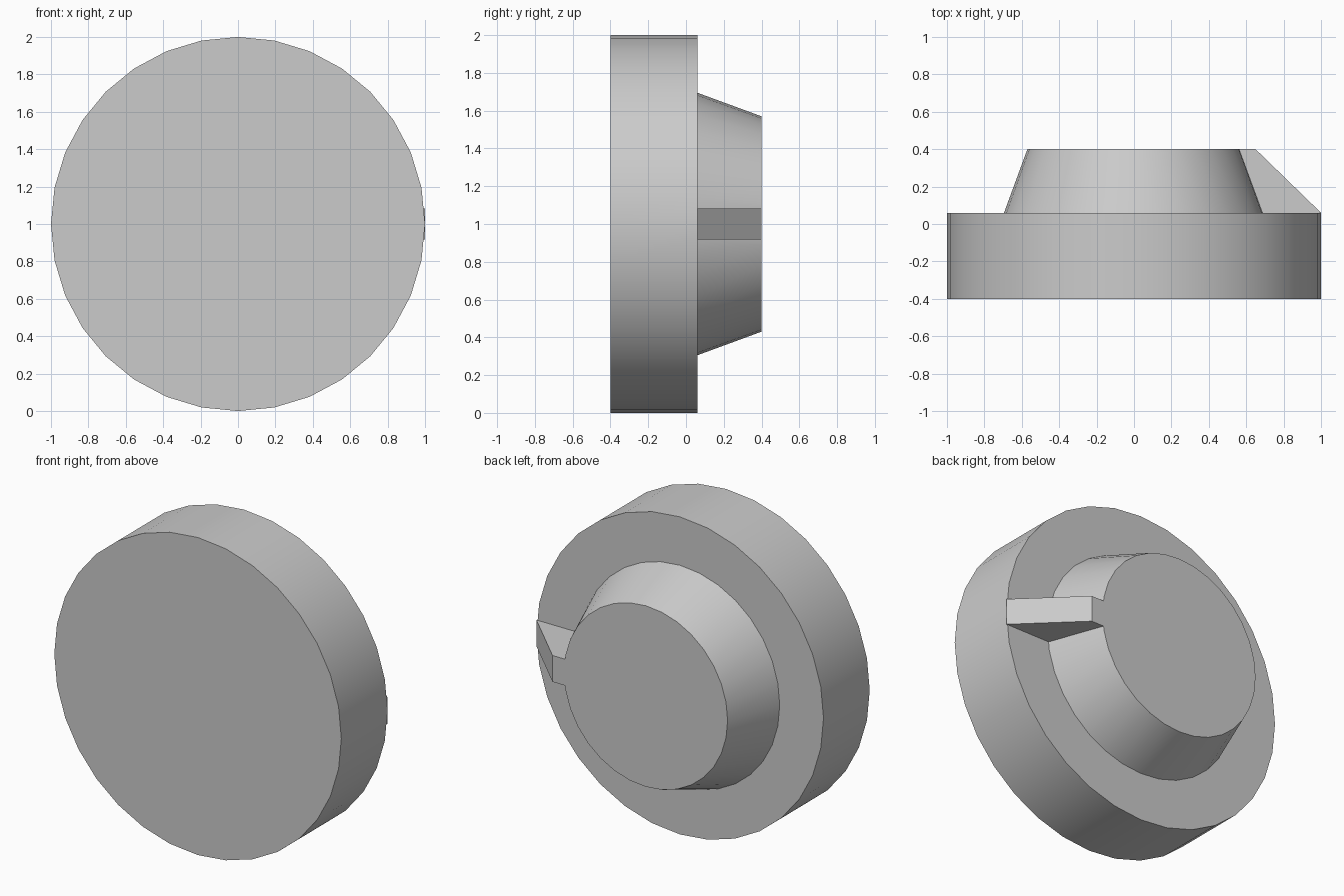
import bpy, bmesh, math

if "Cube" in bpy.data.objects:
    bpy.data.objects.remove(bpy.data.objects["Cube"], do_unlink=True)

SIDES = 32
CENTRE_Z = 1.0

grey = bpy.data.materials.new("plain grey")
grey.use_nodes = True
colour = (0.6, 0.6, 0.6, 1)
grey.diffuse_color = colour
grey.node_tree.nodes["Principled BSDF"].inputs["Base Color"].default_value = colour


def make_object(name, bm):
    bmesh.ops.recalc_face_normals(bm, faces=bm.faces)
    mesh = bpy.data.meshes.new(name)
    bm.to_mesh(mesh)
    bm.free()
    mesh.materials.append(grey)
    obj = bpy.data.objects.new(name, mesh)
    bpy.context.collection.objects.link(obj)
    return obj


# Knob body: wide disc with a tapered boss behind it, turned around the y axis
bm = bmesh.new()
rings = []
for radius, y in [(1, -0.4), (1, 0.06), (0.695, 0.06), (0.57, 0.4)]:
    angles = [math.tau * i / SIDES for i in range(SIDES)]
    rings.append([bm.verts.new((radius * math.cos(a), y, CENTRE_Z + radius * math.sin(a)))
                  for a in angles])
for a, b in zip(rings, rings[1:]):
    for i in range(SIDES):
        j = (i + 1) % SIDES
        bm.faces.new((a[i], a[j], b[j], b[i]))
bm.faces.new(rings[0])
bm.faces.new(rings[-1])
body = make_object("knob_body", bm)

# Pointer rib: sloping wedge from the boss out to the rim on the left side
bm = bmesh.new()
profile = [(0.4, 0.4), (0.65, 0.4), (1, 0.06), (0.4, 0.06)]
face = bm.faces.new([bm.verts.new((x, y, CENTRE_Z - 0.083)) for x, y in profile])
extruded = bmesh.ops.extrude_face_region(bm, geom=[face])["geom"]
bmesh.ops.translate(bm, vec=(0, 0, 0.166),
                    verts=[v for v in extruded if isinstance(v, bmesh.types.BMVert)])
rib = make_object("pointer_rib", bm)

# Merge the rib into the body
union = body.modifiers.new("Join rib", 'BOOLEAN')
union.operation = 'UNION'
union.solver = 'EXACT'
union.object = rib
bpy.ops.object.select_all(action='DESELECT')
body.select_set(True)
bpy.context.view_layer.objects.active = body
bpy.ops.object.modifier_apply(modifier=union.name)
bpy.data.objects.remove(rib, do_unlink=True)

bpy.ops.object.shade_smooth_by_angle(angle=math.radians(18))
